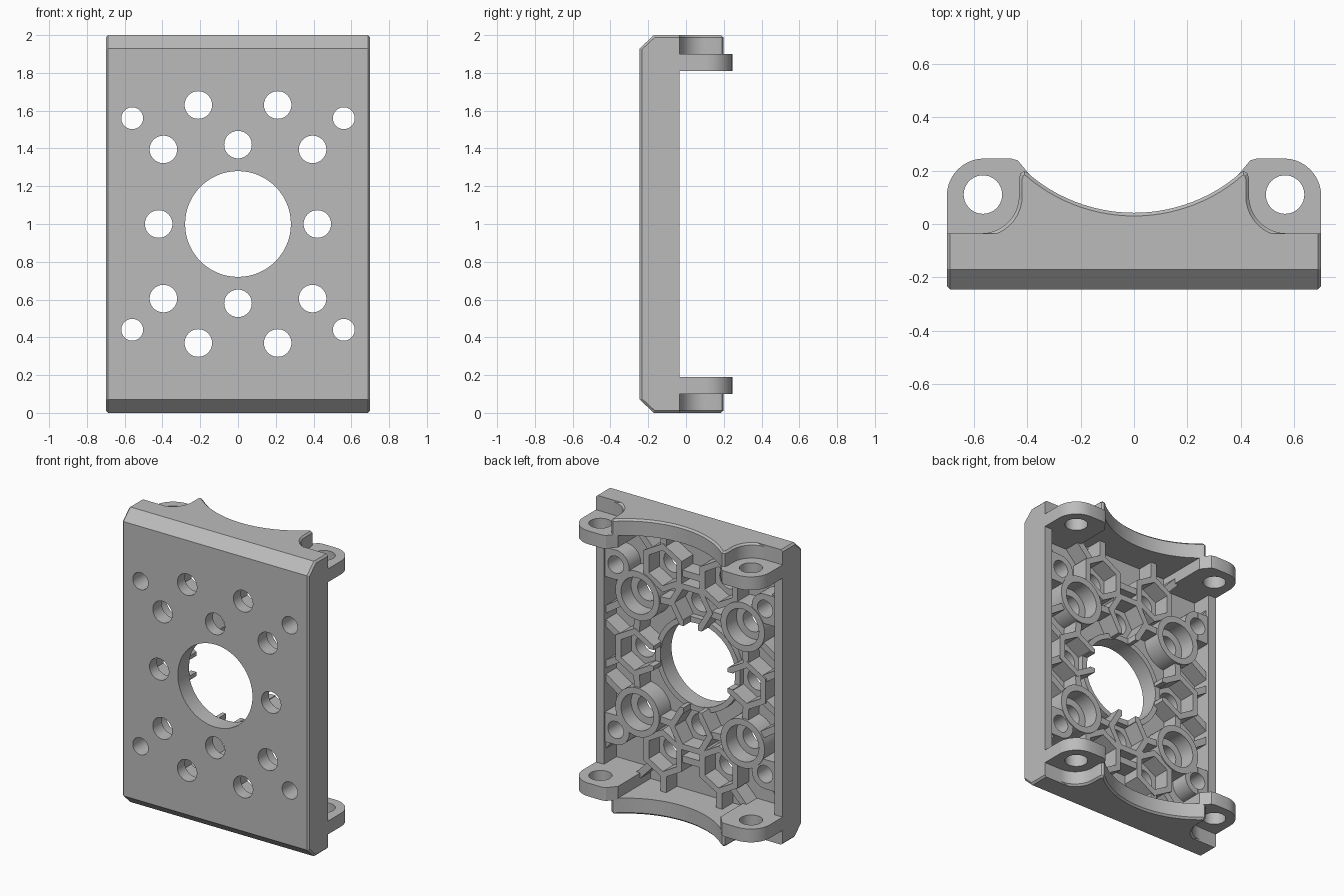
import bpy, bmesh, math

if "Cube" in bpy.data.objects:
    bpy.data.objects.remove(bpy.data.objects["Cube"])

grey = bpy.data.materials.new("plain grey")
grey.diffuse_color = (0.5, 0.5, 0.5, 1)
grey.use_nodes = True
grey.node_tree.nodes["Principled BSDF"].inputs["Base Color"].default_value = grey.diffuse_color
scene = bpy.context.scene
solids = bpy.data.collections.new("solids")
cutters = bpy.data.collections.new("cutters")
cavity = bpy.data.collections.new("cavity")
for c in (solids, cutters, cavity):
    scene.collection.children.link(c)

FRONT, SKIN, BACK = -0.245, -0.17, -0.035


def prism(name, pts, axis, lo, hi, coll, bevel=None):
    """Extrude a 2D outline along an axis; optionally chamfer chosen edges."""
    place = {'x': lambda p, h: (h, p[0], p[1]),
             'y': lambda p, h: (p[0], h, p[1]),
             'z': lambda p, h: (p[0], p[1], h)}[axis]
    bm = bmesh.new()
    a = [bm.verts.new(place(p, lo)) for p in pts]
    b = [bm.verts.new(place(p, hi)) for p in pts]
    bm.faces.new(a)
    bm.faces.new(b)
    n = len(pts)
    for i in range(n):
        j = (i + 1) % n
        bm.faces.new((a[i], a[j], b[j], b[i]))
    bmesh.ops.recalc_face_normals(bm, faces=bm.faces)
    if bevel:
        edges = [e for e in bm.edges if bevel(e.verts[0].co, e.verts[1].co)]
        bmesh.ops.bevel(bm, geom=edges, offset=0.012, segments=1,
                        profile=0.5, affect='EDGES')
    me = bpy.data.meshes.new(name)
    bm.to_mesh(me)
    bm.free()
    me.materials.append(grey)
    ob = bpy.data.objects.new(name, me)
    coll.objects.link(ob)
    return ob


def arc(cx, cy, r, a0, a1, n):
    return [(cx + r * math.cos(math.radians(a0 + (a1 - a0) * i / n)),
             cy + r * math.sin(math.radians(a0 + (a1 - a0) * i / n)))
            for i in range(n + 1)]


def ngon(cx, cy, r, n, turn=0):
    return arc(cx, cy, r, turn, turn + 360, n)[:-1]


def bar(p, q, w, top, coll, name="rib", low=-0.2):
    """Straight rib between two points of the x/z plane."""
    dx, dz = q[0] - p[0], q[1] - p[1]
    l = math.hypot(dx, dz)
    nx, nz = -dz / l * w / 2, dx / l * w / 2
    prism(name, [(p[0] + nx, p[1] + nz), (q[0] + nx, q[1] + nz),
                 (q[0] - nx, q[1] - nz), (p[0] - nx, p[1] - nz)],
          'y', low, top, coll)


def boolean(ob, operation, coll):
    m = ob.modifiers.new("bool", 'BOOLEAN')
    m.operation, m.solver = operation, 'EXACT'
    m.operand_type, m.collection = 'COLLECTION', coll
    bpy.ops.object.select_all(action='DESELECT')
    bpy.context.view_layer.objects.active = ob
    ob.select_set(True)
    bpy.ops.object.modifier_apply(modifier=m.name)
    for o in list(coll.objects):
        bpy.data.objects.remove(o)
    bpy.data.collections.remove(coll)


# Tray: chamfered front plate with side walls, hollowed from the back
def tray_edges(p, q):
    same_cap = abs(p.x - q.x) < 1e-5
    back_edge = p.y > BACK - 0.01 and q.y > BACK - 0.01
    return same_cap and not back_edge


tray = prism("mounting_plate",
             [(FRONT, 0.07), (SKIN, 0), (BACK, 0), (BACK, 2), (SKIN, 2), (FRONT, 1.93)],
             'x', -0.7, 0.7, scene.collection, tray_edges)
prism("cavity", [(-0.64, 0.11), (0.64, 0.11), (0.64, 1.89), (-0.64, 1.89)],
      'y', SKIN, 0.3, cavity)
boolean(tray, 'DIFFERENCE', cavity)

# End flanges with a scooped edge and notches above the ears
half = [(0.57, -0.15)] + arc(0.57, 0.105, 0.14, 270, 180, 10)
half += [(0.43, 0.17), (0.424, 0.19), (0.41, 0.198), (0.396, 0.19)]
half += [(x, 0.65 - math.sqrt(0.608 ** 2 - x * x))
         for x in [0.38 * (1 - i / 12) for i in range(13)]]
flange = half + [(-x, y) for x, y in reversed(half[:-1])]
ear = [(0.69, -0.19), (0.7, -0.1)] + arc(0.56, 0.105, 0.14, 0, 90, 10)
ear += [(0.46, 0.245), (0.435, 0.238), (0.385, 0.178), (0.385, -0.19)]
for s in (-1, 1):
    outer = 1 + s
    prism("end_flange", flange, 'z', *sorted((1 + s * 0.89, outer)), solids,
          lambda p, q: abs(p.z - outer) < 1e-5 and abs(q.z - outer) < 1e-5)
    for t in (-1, 1):
        prism("ear", [(t * x, y) for x, y in ear], 'z',
              *sorted((1 + s * 0.81, 1 + s * 0.9)), solids)
for t in (-1, 1):
    prism("ear_hole", ngon(t * 0.565, 0.11, 0.072, 40), 'z', -0.1, 2.1, cutters)

# Ring round the centre bore
prism("centre_ring", ngon(0, 1, 0.315, 64), 'y', -0.2, -0.13, solids)
prism("centre_bore", ngon(0, 1, 0.28, 64), 'y', -0.4, 0.1, cutters)


def hole(x, z, r):
    prism("hole", ngon(x, z, r, 32), 'y', -0.4, 0.1, cutters)


def nut_pocket(x, z, turn):
    prism("nut_frame", ngon(x, z, 0.165, 6, turn), 'y', -0.2, -0.05, solids)
    prism("nut_pocket", ngon(x, z, 0.12, 6, turn), 'y', SKIN + 0.005, 0.1, cutters)
    hole(x, z, 0.073)


# Four nut pockets round the centre, open towards it
for dx, dz, turn in ((0, 1, 0), (0, -1, 0), (1, 0, 30), (-1, 0, 30)):
    nut_pocket(dx * 0.42, 1 + dz * 0.42, turn)
    bar((dx * 0.2, 1 + dz * 0.2), (dx * 0.36, 1 + dz * 0.36), 0.11, 0.1,
        cutters, "nut_slot", -0.125)

# One quarter of the rib layout, mirrored to all four
A, B, C, D, E = (0, .42), (.395, .395), (.42, 0), (.21, .63), (.56, .56)
ribs = [(A, B), (C, B), (A, D), (D, (.21, .91)), (D, (0, .63)), (B, E), (D, B),
        (B, (.66, .22)), (C, (.66, .15)), (E, (.66, .70)), (D, (.42, .85))]
for s in (-1, 1):
    for t in (-1, 1):
        def P(p):
            return (s * p[0], 1 + t * p[1])
        for i, (p, q) in enumerate(ribs):
            bar(P(p), P(q), 0.045, -0.055 - i * 0.0004, solids)
        nut_pocket(*P(D), 30)
        # Round boss with a counterbore
        prism("boss", ngon(*P(B), 0.165, 40), 'y', -0.2, -0.042, solids)
        prism("counterbore", ngon(*P(B), 0.122, 40), 'y', -0.15, 0.1, cutters)
        hole(*P(B), 0.073)
        # Corner screw boss tied to the side wall
        prism("corner_boss", ngon(*P(E), 0.1, 32), 'y', -0.2, -0.047, solids)
        bar(P(E), P((.67, .56)), 0.2, -0.045, solids, "corner_block")
        hole(*P(E), 0.058)

boolean(tray, 'UNION', solids)
boolean(tray, 'DIFFERENCE', cutters)
tray.data.materials.clear()
tray.data.materials.append(grey)
for p in tray.data.polygons:
    p.material_index = 0
bpy.ops.object.shade_smooth_by_angle(angle=math.radians(25))
